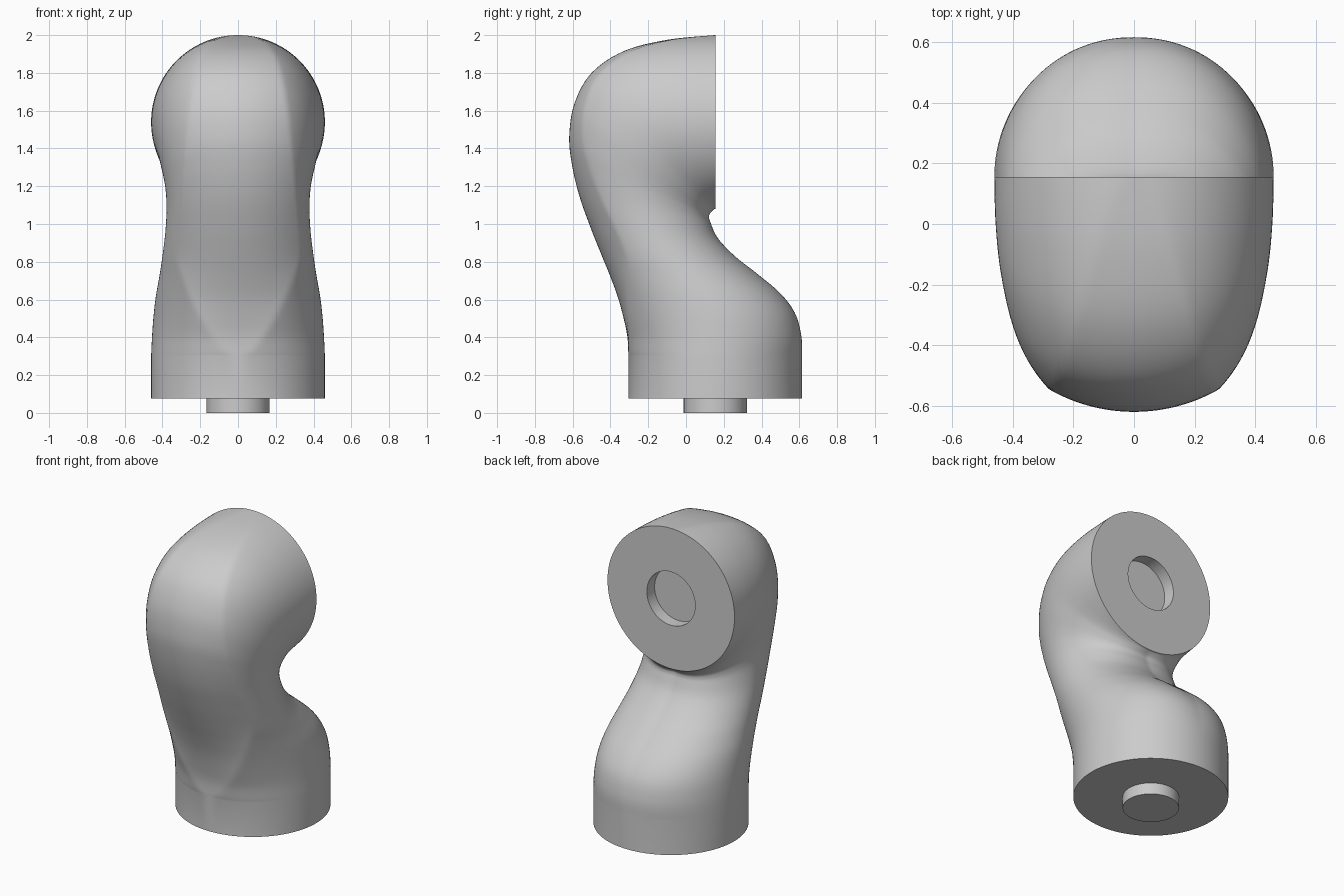
import bpy
import bmesh
import math
from mathutils import Vector

cube = bpy.data.objects.get("Cube")
if cube:
    bpy.data.objects.remove(cube, do_unlink=True)

SEGMENTS = 128      # points around each cross-section
STEPS = 6           # interpolated sections between stations
RADIUS = 0.46       # radius of both flat ends
AXIS_Y = 0.155      # the two end discs share this y
FACE_Z = 1.54       # height of the upright disc

# Stations along the bend: inner (y, z), outer (y, z), half width
STATIONS = [
    (.615, .3, -.305, .3, .46),
    (.61, .41, -.31, .4, .455),
    (.575, .53, -.33, .5, .447),
    (.495, .635, -.36, .61, .434),
    (.37, .74, -.4, .72, .415),
    (.255, .83, -.445, .83, .4),
    (.165, .925, -.505, .98, .385),
    (.125, 1.01, -.565, 1.15, .378),
    (.118, 1.04, -.605, 1.32, .383),
    (.122, 1.055, -.618, 1.47, .395),
    (.13, 1.065, -.59, 1.64, .413),
    (.138, 1.072, -.5, 1.8, .43),
    (.145, 1.077, -.33, 1.915, .447),
    (.15, 1.079, -.1, 1.975, .457),
    (.155, 1.08, .155, 2, .46),
]

# One plain grey for everything
grey = bpy.data.materials.new("plain grey")
grey.use_nodes = True
colour = (.6, .6, .6, 1)
grey.diffuse_color = colour
grey.node_tree.nodes["Principled BSDF"].inputs["Base Color"].default_value = colour


def spline(a, b, c, d, t):
    """Catmull-Rom interpolation of one value."""
    return b + t / 2 * (c - a + t * (2*a - 5*b + 4*c - d + t * (3*(b - c) + d - a)))


def sample_stations():
    last = len(STATIONS) - 1
    for i in range(last):
        quad = [STATIONS[min(max(i + k, 0), last)] for k in (-1, 0, 1, 2)]
        for step in range(STEPS):
            yield [spline(*values, step / STEPS) for values in zip(*quad)], (i + step / STEPS) / last
    yield STATIONS[last], 1


def section(station, along):
    """Oval across the bend, with the outer side trimmed to a shallow arc."""
    inner, outer = Vector((0, *station[:2])), Vector((0, *station[2:4]))
    width = station[4]
    centre, half = (inner + outer) / 2, (outer - inner).length / 2
    direction = (outer - inner).normalized()
    swell = math.sin(math.pi * along)
    points = []
    for i in range(SEGMENTS):
        angle = math.tau * i / SEGMENTS
        x, v = width * math.cos(angle), half * math.sin(angle)
        if v > 0:
            drop = RADIUS - math.sqrt(max(RADIUS**2 - x**2, 0))
            v = min(v * (1 + .15 * swell), half - drop * swell)
        else:
            v *= 1 + .08 * swell * abs(math.sin(2 * angle))
        points.append(centre + direction * v + Vector((x, 0, 0)))
    return points


def circle(centre, radius, up):
    """Circle in the plane of x and the given direction."""
    return [Vector(centre) + Vector((radius * math.cos(a), 0, 0)) + Vector(up) * radius * math.sin(a)
            for a in (math.tau * i / SEGMENTS for i in range(SEGMENTS))]


def loft(name, rings):
    """Skin a list of rings and close both ends."""
    bm = bmesh.new()
    rows = [[bm.verts.new(p) for p in ring] for ring in rings]
    for low, high in zip(rows, rows[1:]):
        for i in range(SEGMENTS):
            j = (i + 1) % SEGMENTS
            bm.faces.new((low[i], low[j], high[j], high[i]))
    bm.faces.new(rows[0])
    bm.faces.new(rows[-1])
    bmesh.ops.recalc_face_normals(bm, faces=bm.faces)
    mesh = bpy.data.meshes.new(name)
    bm.to_mesh(mesh)
    bm.free()
    mesh.materials.append(grey)
    obj = bpy.data.objects.new(name, mesh)
    bpy.context.collection.objects.link(obj)
    bpy.ops.object.select_all(action="DESELECT")
    obj.select_set(True)
    bpy.context.view_layer.objects.active = obj
    bpy.ops.object.shade_smooth_by_angle(angle=math.radians(35))
    return obj


FRONT, UP = (0, -1, 0), (0, 0, 1)

# Bent body: straight base band, curved neck, then a round socket in the upright disc
body = [circle((0, AXIS_Y, .075), RADIUS, FRONT)]
body += [section(station, along) for station, along in sample_stations()]
body += [circle((0, AXIS_Y, FACE_Z), .175, UP),
         circle((0, AXIS_Y - .08, FACE_Z), .175, UP)]
loft("bent_body", body)

# Short round peg under the base
loft("base_peg", [circle((0, AXIS_Y, z), .167, FRONT) for z in (0, .085)])
